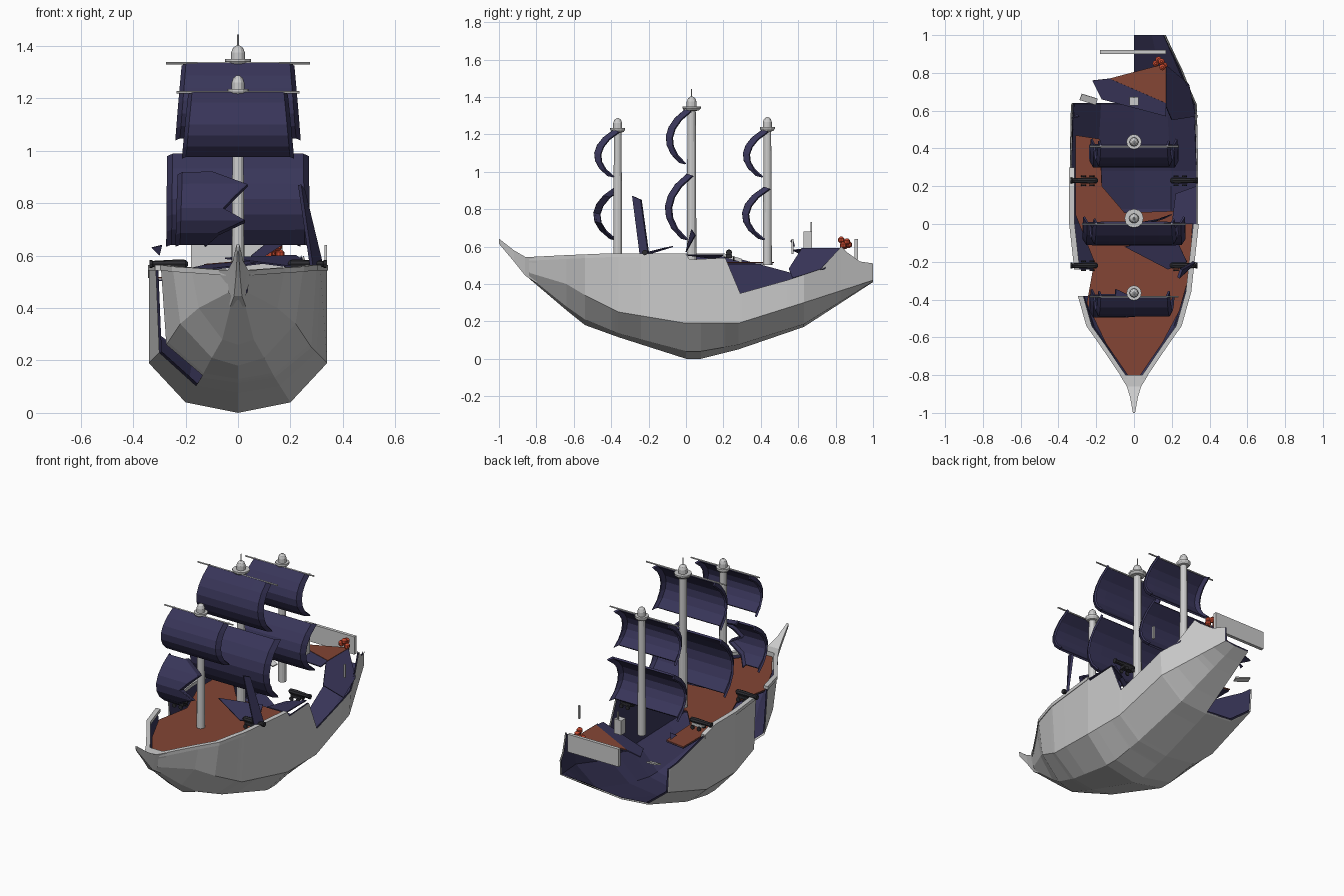
import bpy, bmesh, math
from mathutils import Vector

if "Cube" in bpy.data.objects:
    bpy.data.objects.remove(bpy.data.objects["Cube"])


def material(name, rgb):
    m = bpy.data.materials.new(name)
    m.diffuse_color = (*rgb, 1)
    m.use_nodes = True
    m.node_tree.nodes["Principled BSDF"].inputs["Base Color"].default_value = m.diffuse_color
    return m


NAVY = material("navy", (0.04, 0.036, 0.10))
DECK = material("deck_brown", (0.23, 0.06, 0.035))
RED = material("red", (0.6, 0.07, 0.03))
DARK = material("dark_iron", (0.025, 0.025, 0.03))


def make(name, verts, faces, mat=None, thick=0):
    me = bpy.data.meshes.new(name)
    me.from_pydata([tuple(v) for v in verts], [], faces)
    ob = bpy.data.objects.new(name, me)
    bpy.context.collection.objects.link(ob)
    if mat:
        me.materials.append(mat)
    if thick:
        s = ob.modifiers.new("thickness", "SOLIDIFY")
        s.thickness, s.offset = thick, 0
    return ob


def box(name, c, size, mat=None, rot=(0, 0, 0)):
    v = [(x * size[0] / 2, y * size[1] / 2, z * size[2] / 2)
         for x in (-1, 1) for y in (-1, 1) for z in (-1, 1)]
    f = [(0, 1, 3, 2), (4, 6, 7, 5), (0, 4, 5, 1), (2, 3, 7, 6), (0, 2, 6, 4), (1, 5, 7, 3)]
    ob = make(name, v, f, mat)
    ob.location, ob.rotation_euler = c, rot
    return ob


def turned(name, profile, loc, mat=None, rot=(0, 0, 0), n=12):
    # closed solid of revolution from (radius, height) points
    v = [(r * math.cos(a * math.tau / n), r * math.sin(a * math.tau / n), z)
         for r, z in profile for a in range(n)]
    f = [(k * n + a, k * n + (a + 1) % n, (k + 1) * n + (a + 1) % n, (k + 1) * n + a)
         for k in range(len(profile) - 1) for a in range(n)]
    f += [tuple(reversed(range(n))), tuple(range(len(v) - n, len(v)))]
    ob = make(name, v, f, mat)
    ob.location, ob.rotation_euler = loc, rot
    return ob


def lerp(table, y):
    if y <= table[0][0]:
        return table[0][1:]
    for a, b in zip(table, table[1:]):
        if y <= b[0]:
            t = (y - a[0]) / (b[0] - a[0])
            return [p + (q - p) * t for p, q in zip(a[1:], b[1:])]
    return table[-1][1:]


# hull stations: y, rail x, upper chine x z, lower chine x z, keel z
HULL = [(-.84, .045, .035, .46, .02, .44, .43), (-.64, .18, .15, .40, .06, .28, .26),
        (-.54, .25, .22, .34, .10, .21, .18), (-.36, .30, .28, .25, .14, .135, .115),
        (0, .34, .34, .19, .20, .04, 0), (.08, .34, .34, .19, .20, .04, 0),
        (.28, .34, .34, .19, .20, .075, .05), (.63, .34, .325, .30, .18, .185, .17),
        (1, .17, .165, .42, .10, .412, .41)]
# broken rail heights on each side
TOP_R = [(-.84, .54), (-.64, .55), (-.4, .56), (0, .56), (.02, .53), (.21, .54), (.29, .35),
         (.54, .42), (.72, .48), (.83, .60), (.86, .57), (.93, .52), (1, .51)]
TOP_L = [(-.84, .54), (-.64, .55), (-.4, .56), (.2, .56), (.3, .53), (.56, .46), (.64, .45)]
YS = sorted({t[0] for t in HULL + TOP_R + TOP_L} | {-.38, -.24})


def side(y, top, inset):
    hw, ax, az, bx, bz, kz = lerp(HULL, y)
    z = lerp(top, y)[0]
    x = ax + (hw - ax) * (z - az) / max(.56 - az, .05)
    i = inset
    return [(max(x - i, .005), z), (max(ax - i, .004), az + i * .5), (max(bx - i * .6, .003), bz + i)], kz + i


def shell(name, mat, inset):
    v, f = [], []
    for y in YS:
        r, k = side(y, TOP_R, inset)
        l, _ = side(y, TOP_L, inset)
        v += [(x, y, z) for x, z in r] + [(0, y, k)] + [(-x, y, z) for x, z in reversed(l)]
    for i, (a, b) in enumerate(zip(YS, YS[1:])):
        m = (a + b) / 2
        for j in range(6):
            if j > 2 and m > .635:                    # port quarter torn away
                continue
            if j > 3 and -.38 < m < -.24:             # breach in the port bow
                continue
            q = (i * 7 + j, i * 7 + j + 1, i * 7 + j + 8, i * 7 + j + 7)
            f.append(q[::-1] if inset else q)
    return make(name, v, f, mat)


shell("hull_planking", None, 0)
shell("hull_lining", NAVY, .009)

# prow
v, f = [], []
for y, w, zt, zb in [(-1, .006, .642, .615), (-.92, .02, .58, .52), (-.86, .038, .545, .445), (-.8, .075, .545, .405)]:
    v += [(-w, y, zt), (w, y, zt), (w * .4, y, zb), (-w * .4, y, zb)]
for k in range(3):
    for a in range(4):
        f.append((k * 4 + a, k * 4 + (a + 1) % 4, k * 4 + 4 + (a + 1) % 4, k * 4 + 4 + a))
make("prow", v, f + [(3, 2, 1, 0), (12, 13, 14, 15)])


# rail caps along the unbroken gunwale
def rail(name, s, top, y0, y1):
    ys = [y for y in YS if y0 <= y <= y1]
    v, f = [], []
    for y in ys:
        (x, z), k = side(y, top, 0)[0][0], 0
        v += [(s * (x + .003), y, z + .004), (s * (x - .026), y, z + .004),
              (s * (x - .026), y, z - .016), (s * (x + .003), y, z - .016)]
    for k in range(len(ys) - 1):
        f += [(k * 4 + a, k * 4 + (a + 1) % 4, k * 4 + 4 + (a + 1) % 4, k * 4 + 4 + a) for a in range(4)]
    n = len(v)
    make(name, v, f + [(3, 2, 1, 0), (n - 4, n - 3, n - 2, n - 1)])


rail("rail_right", 1, TOP_R, -.84, 0)
rail("rail_left_fore", -1, TOP_L, -.84, -.38)
rail("rail_left_mid", -1, TOP_L, -.24, .3)


# broken decks, with dark undersides
def plate(name, pts, mat, thick=.006):
    return make(name, pts, [tuple(range(len(pts)))], mat, thick)


main = [(-.02, -.82), (.02, -.82), (.15, -.63), (.24, -.46), (.29, -.28), (.31, 0), (.25, .07), (-.05, .06),
        (-.17, .2), (-.18, .45), (-.31, .47), (-.31, .05), (-.21, -.2), (-.25, -.42), (-.15, -.63)]
plate("main_deck", [(x, y, .515) for x, y in main], DECK)
plate("main_deck_underside", [(x * .99, y * .99, .506) for x, y in main], NAVY)
plate("poop_deck", [(-.13, .77, .565), (.17, .64, .59), (.17, .85, .59)], DECK)
plate("poop_deck_break", [(-.22, .76, .54), (-.17, .66, .54), (.17, .57, .58), (.17, .64, .588), (-.13, .77, .562)], NAVY)
plate("poop_deck_underside", [(-.13, .77, .555), (.17, .64, .58), (.17, .85, .58)], NAVY)
plate("poop_side", [(.17, .62, .59), (.17, .84, .59), (.29, .74, .48), (.325, .57, .43), (.2, .55, .48)], NAVY)

# stern fittings
box("transom_board", (-.005, .91, .585), (.35, .02, .11))
box("binnacle", (0, .65, .635), (.05, .045, .09))
box("binnacle_post", (0, .67, .70), (.008, .008, .06))
box("stern_rail_post", (.335, .57, .60), (.01, .012, .08))
box("loose_plank", (-.24, .66, .47), (.09, .035, .008), None, (.2, .2, -.3))
for k, (x, y, z) in enumerate([(.115, .85, .605), (.145, .86, .625), (.16, .84, .605), (.13, .87, .61), (.15, .83, .635)]):
    turned(f"red_lantern_{k}", [(.006, -.018), (.017, -.008), (.017, .008), (.006, .018)], (x, y, z), RED, (0, 0, 0), 8)


# masts: shaft, crow's nest ring, rounded top
def mast(name, y, z0, ring, r, rr):
    turned(name, [(r, z0), (r * .85, ring - .015), (rr * .8, ring - .012), (rr, ring), (rr, ring + .01),
                  (r, ring + .01), (r, ring + .035), (r * .75, ring + .052), (r * .25, ring + .062)], (0, y, 0))


mast("fore_mast", -.365, .50, 1.225, .024, .04)
mast("main_mast", .03, .50, 1.34, .026, .05)
mast("mizzen_mast", .435, .50, 1.23, .024, .04)
turned("main_mast_spike", [(.004, 1.39), (.003, 1.443)], (0, .03, 0), n=6)


# billowing square sails; ragged right edge when torn
def sail(name, y, zt, zb, wt, wb, bulge, torn=False):
    cols = [-1, -.93, -.6, -.2, .2, .6, .93, 1]
    rows = 6
    v, f = [], []
    for j in range(rows + 1):
        t = j / rows
        w = wt + (wb - wt) * t
        for c in cols:
            x = c * w
            if torn:
                x = min(x, (-.10, .03, -.02, -.06, .02, -.08, -.13)[j] + .002 * c)
            e = abs(c) == 1
            v.append((x, y - bulge * math.sin(math.pi * t) ** .8 + (.03 if e else 0) - .03 * t,
                      zt + (zb - zt) * t - (.008 if e else 0)))
    n = len(cols)
    for j in range(rows):
        f += [(j * n + i, (j + 1) * n + i, (j + 1) * n + i + 1, j * n + i + 1) for i in range(n - 1)]
    make(name, v, f, NAVY, .012)


for nm, y, zt, w in (("fore", -.385, 1.22, .20), ("main", -.002, 1.33, .225), ("mizzen", .41, 1.22, .20)):
    big = nm == "main"
    sail(nm + "_upper_sail", y, zt, zt - (.28 if big else .24), w - .015, w + .01, .085)
    sail(nm + "_lower_sail", y + .01, .985 if big else .915, .645, .265 if big else .225,
         .27 if big else .235, .10, nm == "fore")
    L = .55 if big else .47
    turned(nm + "_yard", [(.005, -L / 2), (.005, L / 2)], (0, y, zt + .003), None, (0, math.pi / 2, 0), 6)

# fallen sail pieces
plate("sail_scrap_tall", [(.235, -.285, .87), (.25, -.24, .85), (.32, -.20, .56), (.28, -.245, .56)], NAVY, .014)
plate("sail_scrap_flat", [(.18, -.24, .56), (.28, -.20, .56), (.22, -.07, .60), (-.05, -.12, .59)], NAVY)
plate("sail_scrap_mast", [(.06, 0, .57), (.20, .05, .66), (.16, .03, .69), (.05, .01, .60)], NAVY)
plate("sail_scrap_left", [(-.33, .56, .63), (-.29, .57, .64), (-.30, .58, .60)], NAVY)
plate("sail_scrap_rail", [(.2, .0, .555), (.33, .0, .555), (.33, .2, .555), (.22, .16, .535)], NAVY)

# cannons on wheeled carriages
for s, nm in ((1, "right"), (-1, "left")):
    for k, y in enumerate((-.22, .23)):
        x = s * .265
        turned(f"cannon_{nm}_{k}", [(.006, -.075), (.016, -.065), (.017, -.03), (.012, .06), (.015, .062), (.015, .072)],
               (x, y, .568), DARK, (0, s * math.pi / 2, 0), 8)
        box(f"carriage_{nm}_{k}", (x - s * .02, y, .548), (.07, .03, .018), None if (s < 0 and k) else DARK)
        for dx in (-.022, .022):
            for dy in (-.024, .024):
                turned(f"wheel_{nm}_{k}", [(.013, -.004), (.013, .004)], (x - s * .02 + dx, y + dy, .535),
                       DARK, (math.pi / 2, 0, 0), 8)
